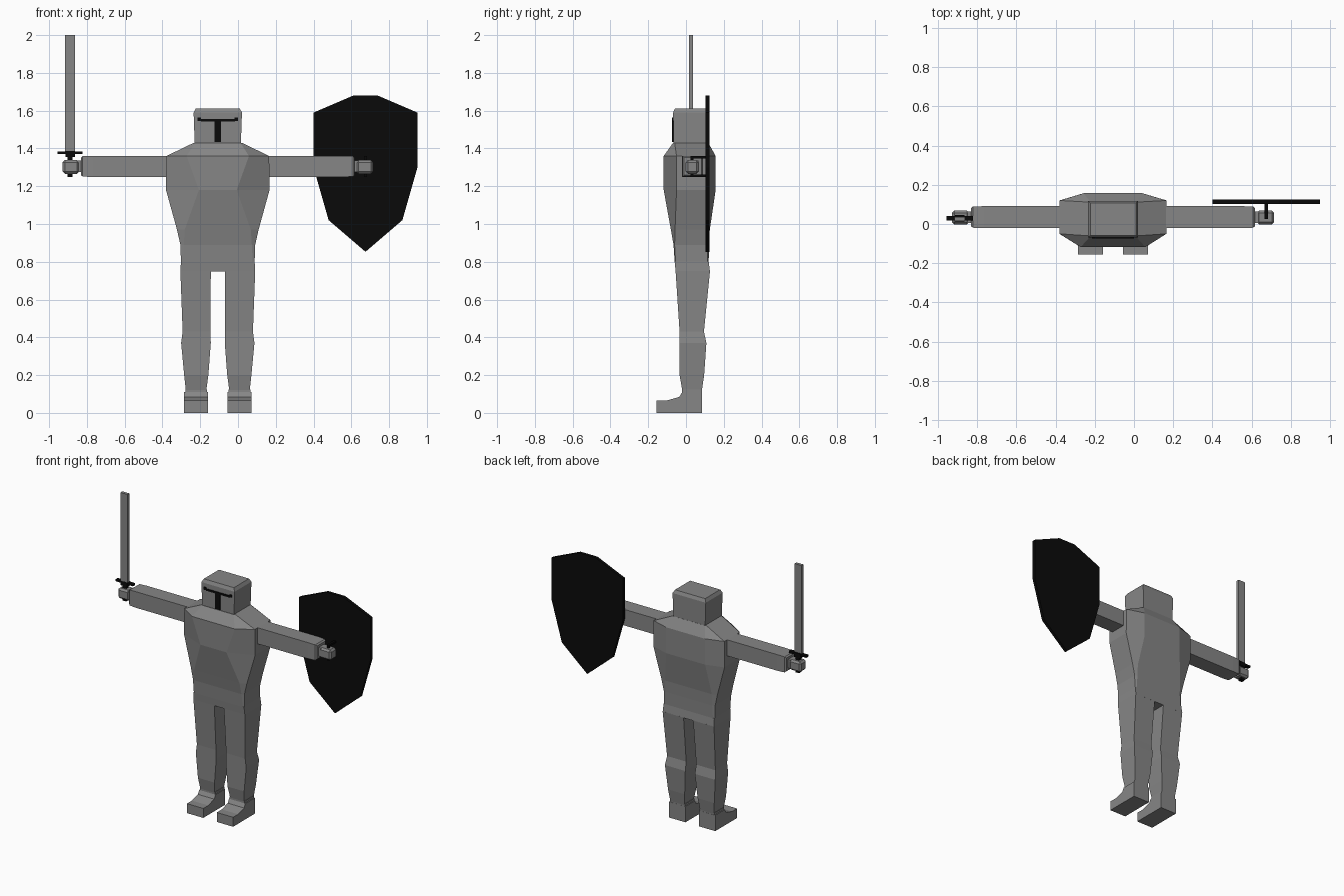
import bpy, bmesh
from mathutils import Vector

if "Cube" in bpy.data.objects:
    bpy.data.objects.remove(bpy.data.objects["Cube"])

CX = -0.107  # middle of the body


def material(name, value):
    m = bpy.data.materials.new(name)
    m.diffuse_color = (value, value, value, 1)
    m.use_nodes = True
    m.node_tree.nodes["Principled BSDF"].inputs["Base Color"].default_value = m.diffuse_color
    return m


steel = material("steel grey", 0.24)
black = material("black", 0.003)


def finish(bm, name, mat):
    bmesh.ops.recalc_face_normals(bm, faces=bm.faces)
    me = bpy.data.meshes.new(name)
    bm.to_mesh(me)
    bm.free()
    me.materials.append(mat)
    ob = bpy.data.objects.new(name, me)
    bpy.context.collection.objects.link(ob)
    return ob


def loft(name, rings, mat):
    """Skin a stack of rings with equal point counts and cap both ends."""
    bm = bmesh.new()
    vs = [[bm.verts.new(p) for p in r] for r in rings]
    n = len(rings[0])
    for a, b in zip(vs, vs[1:]):
        for i in range(n):
            j = (i + 1) % n
            bm.faces.new((a[i], a[j], b[j], b[i]))
    bm.faces.new(vs[0])
    bm.faces.new(vs[-1])
    return finish(bm, name, mat)


def rect(x0, x1, y0, y1, z):
    return [(x0, y0, z), (x1, y0, z), (x1, y1, z), (x0, y1, z)]


def box(name, x, y, z, mat, bevel=0):
    ob = loft(name, [rect(*x, *y, z[0]), rect(*x, *y, z[1])], mat)
    if bevel:
        mod = ob.modifiers.new("bevel", 'BEVEL')
        mod.width, mod.segments = bevel, 1
    return ob


def octagon(z, half, front_half, back_half, yf, yf_side, yb_side, yb):
    return [(CX - front_half, yf, z), (CX + front_half, yf, z),
            (CX + half, yf_side, z), (CX + half, yb_side, z),
            (CX + back_half, yb, z), (CX - back_half, yb, z),
            (CX - half, yb_side, z), (CX - half, yf_side, z)]


# Torso with sloping shoulders
loft("torso", [
    octagon(0.80, 0.195, 0.185, 0.185, -0.06, -0.055, 0.115, 0.12),
    octagon(0.89, 0.198, 0.18, 0.18, -0.066, -0.06, 0.115, 0.122),
    octagon(0.97, 0.216, 0.175, 0.18, -0.08, -0.058, 0.116, 0.126),
    octagon(1.18, 0.274, 0.10, 0.15, -0.118, -0.05, 0.12, 0.157),
    octagon(1.36, 0.272, 0.165, 0.15, -0.118, -0.05, 0.12, 0.157),
    octagon(1.43, 0.127, 0.12, 0.12, -0.068, -0.06, 0.112, 0.118),
], steel)

# Helmet with a chamfered crown
loft("helmet", [
    rect(CX - 0.122, CX + 0.122, -0.066, 0.117, 1.42),
    rect(CX - 0.128, CX + 0.128, -0.068, 0.118, 1.59),
    rect(CX - 0.116, CX + 0.116, -0.058, 0.108, 1.612),
], steel)

# Visor slits
box("visor_stem", (CX - 0.018, CX + 0.018), (-0.073, -0.064), (1.435, 1.545), black)
box("visor_slit", (CX - 0.09, CX + 0.09), (-0.073, -0.064), (1.542, 1.555), black)
for s in (-1, 1):
    x = CX + s * 0.098
    box("visor_slit_end", (x - 0.01, x + 0.01), (-0.073, -0.064), (1.545, 1.563), black)

# Hips joining the legs
loft("hips", [
    rect(CX - 0.198, CX + 0.198, -0.055, 0.127, 0.748),
    rect(CX - 0.195, CX + 0.195, -0.06, 0.12, 0.802),
], steel)

# z, inner and outer distance from the body middle, front and back y
LEG = [(0.11, 0.062, 0.168, -0.018, 0.083), (0.20, 0.05, 0.178, -0.034, 0.096),
       (0.37, 0.037, 0.194, -0.034, 0.108), (0.43, 0.039, 0.186, -0.034, 0.095),
       (0.75, 0.037, 0.198, -0.055, 0.127)]
FOOT = [(0.085, 0), (0.085, 0.11), (-0.02, 0.11), (-0.035, 0.085),
        (-0.1, 0.066), (-0.155, 0.066), (-0.155, 0)]

for s, side in ((-1, "right"), (1, "left")):
    loft(side + "_leg", [rect(CX + s * i, CX + s * o, f, b, z)
                         for z, i, o, f, b in LEG], steel)
    loft(side + "_foot", [[(CX + s * d, y, z) for y, z in FOOT]
                          for d in (0.052, 0.178)], steel)
    box(side + "_ankle", (CX + s * 0.057, CX + s * 0.172), (-0.02, 0.084),
        (0.105, 0.125), steel)
    # Arm held straight out, narrowing slightly at the cuff
    loft(side + "_arm", [
        [(CX + s * d, 0.035 + a * h, 1.305 + b * h)
         for a, b in ((-1, -1), (1, -1), (1, 1), (-1, 1))]
        for d, h in ((0.24, 0.056), (0.66, 0.056), (0.715, 0.054), (0.725, 0.046))], steel)
    box(side + "_wrist", tuple(sorted((CX + s * 0.72, CX + s * 0.745))),
        (0.005, 0.065), (1.275, 1.335), steel)
    box(side + "_hand", tuple(sorted((CX + s * 0.733, CX + s * 0.822))),
        (-0.002, 0.068), (1.266, 1.338), steel, 0.012)

# Sword
SX = -0.889
box("sword_blade", (SX - 0.027, SX + 0.027), (0.015, 0.036), (1.385, 2.0), steel)
box("sword_guard", (SX - 0.067, SX + 0.067), (0.018, 0.042), (1.37, 1.384), black)
box("sword_guard_block", (SX - 0.025, SX + 0.025), (0.014, 0.046), (1.355, 1.386), black)
box("sword_grip", (SX - 0.014, SX + 0.014), (0.019, 0.045), (1.25, 1.37), black)

# Shield plate
HALF = [(0.065, 1.68), (0.275, 1.59), (0.275, 1.30), (0.195, 1.02)]
SHX = 0.675
outline = ([(SHX + d, z) for d, z in HALF] + [(SHX, 0.853)]
           + [(SHX - d, z) for d, z in reversed(HALF)])
loft("shield", [[(x, y, z) for x, z in outline] for y in (0.103, 0.124)], black)

# Shield handle passing through the hand
box("shield_grip", (SHX - 0.008, SHX + 0.008), (0.025, 0.04), (1.25, 1.36), black)
for z in (1.25, 1.347):
    box("shield_grip_bar", (SHX - 0.008, SHX + 0.008), (0.025, 0.11), (z, z + 0.013), black)
